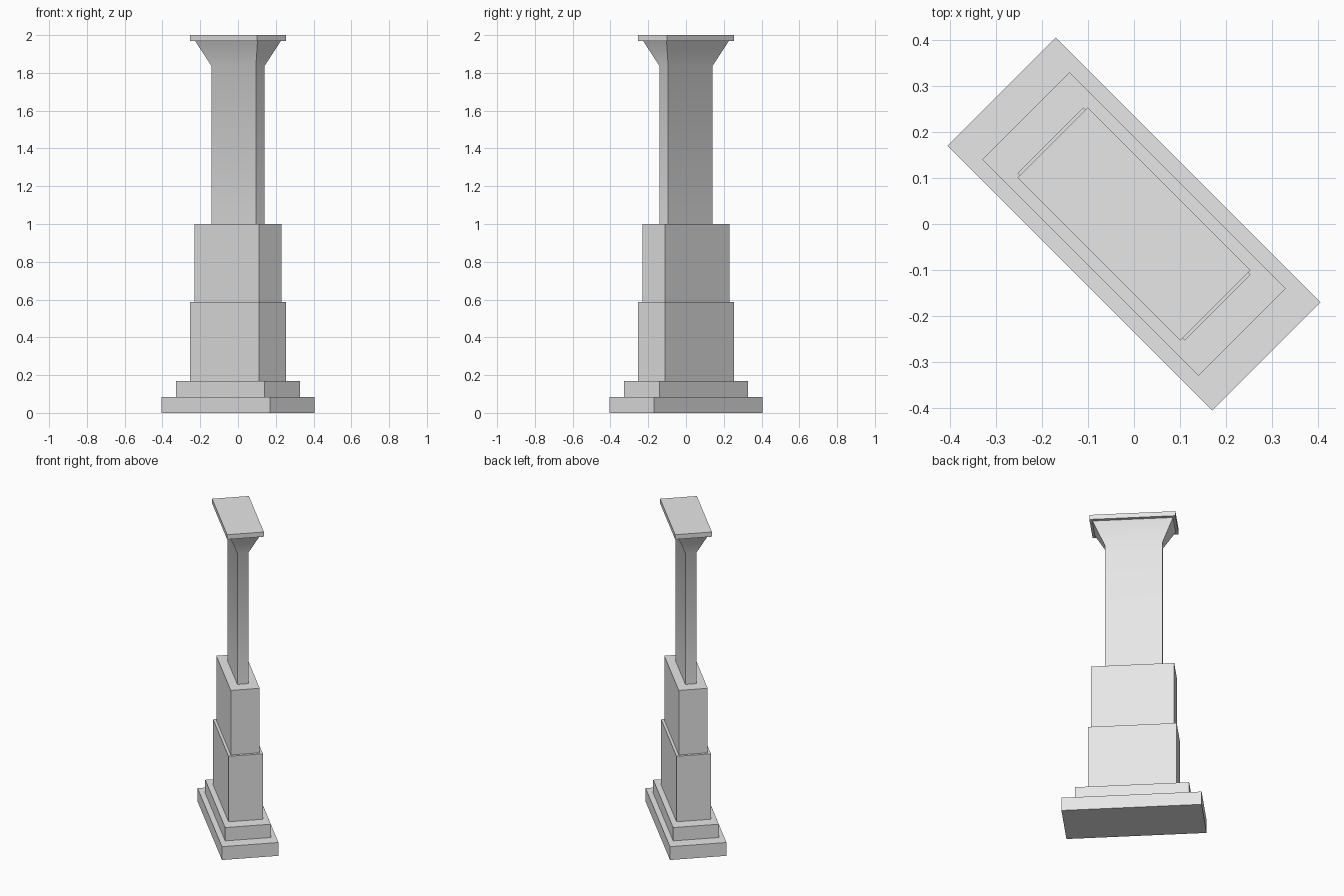
import bpy
import bmesh
import math
from mathutils import Matrix

cube = bpy.data.objects.get("Cube")
if cube:
    bpy.data.objects.remove(cube, do_unlink=True)

stone = bpy.data.materials.new("grey_stone")
stone.use_nodes = True
colour = (0.8, 0.8, 0.8, 1)
stone.diffuse_color = colour
stone.node_tree.nodes["Principled BSDF"].inputs["Base Color"].default_value = colour

TURN = Matrix.Rotation(math.radians(-45), 4, "Z")


def loft(name, sections):
    """Closed solid through rectangles given as (z, half length, half width)."""
    bm = bmesh.new()
    rings = []
    for z, l, w in sections:
        corners = ((-l, -w), (l, -w), (l, w), (-l, w))
        rings.append([bm.verts.new((x, y, z)) for x, y in corners])
    for low, high in zip(rings, rings[1:]):
        for i in range(4):
            j = (i + 1) % 4
            bm.faces.new((low[i], low[j], high[j], high[i]))
    bm.faces.new(rings[0][::-1])
    bm.faces.new(rings[-1])
    bm.transform(TURN)
    mesh = bpy.data.meshes.new(name)
    bm.to_mesh(mesh)
    bm.free()
    mesh.materials.append(stone)
    obj = bpy.data.objects.new(name, mesh)
    bpy.context.collection.objects.link(obj)
    return obj


def block(name, bottom, top, l, w):
    return loft(name, [(bottom, l, w), (top, l, w)])


# Stepped base
block("base_slab", 0, 0.085, 0.407, 0.166)
block("base_step", 0.085, 0.17, 0.332, 0.134)

# Pedestal blocks
block("lower_pedestal", 0.17, 0.588, 0.257, 0.101)
block("upper_pedestal", 0.588, 1.0, 0.241, 0.085)

# Thin shaft with a flared head, shading blended over the flare
shaft = loft("flared_shaft", [(1.0, 0.167, 0.033), (1.838, 0.167, 0.033),
                              (1.97, 0.234, 0.088)])
bpy.ops.object.select_all(action="DESELECT")
shaft.select_set(True)
bpy.context.view_layer.objects.active = shaft
bpy.ops.object.shade_smooth_by_angle(angle=math.radians(35))

# Flat cap
block("cap", 1.97, 2.0, 0.25, 0.108)
